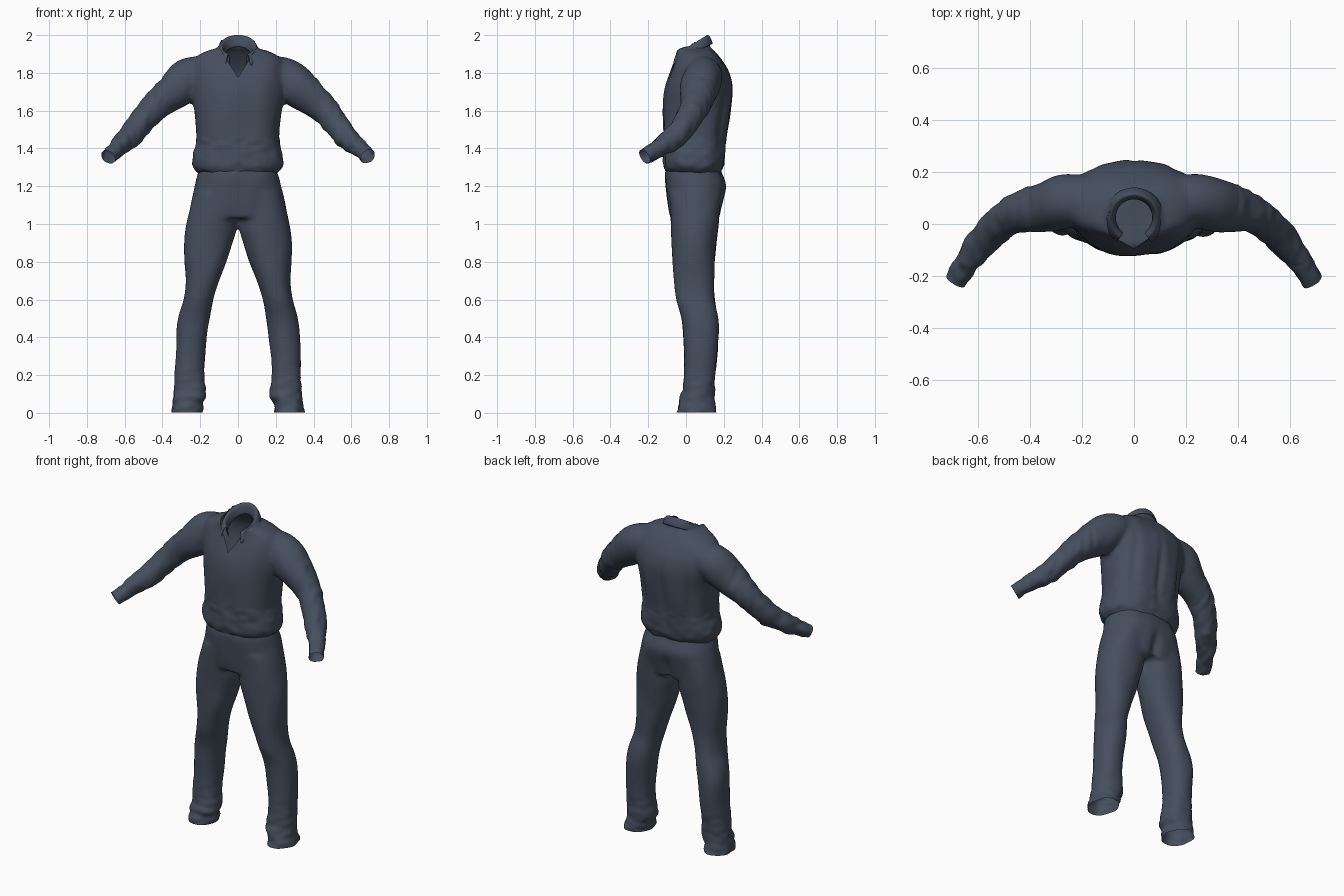
import bpy, bmesh, math
from mathutils import Vector, noise

cube = bpy.data.objects.get("Cube")
if cube:
    bpy.data.objects.remove(cube)

cloth = bpy.data.materials.new("slate_blue_cloth")
cloth.use_nodes = True
COLOUR = (0.06, 0.078, 0.112, 1)
cloth.diffuse_color = COLOUR
bsdf = cloth.node_tree.nodes["Principled BSDF"]
bsdf.inputs["Base Color"].default_value = COLOUR
bsdf.inputs["Roughness"].default_value = 0.9
SIDES = 40


def resample(rows, steps=5):
    """Catmull-Rom interpolation through rows of numbers."""
    out = []
    for i in range(len(rows) - 1):
        a, b, c, d = (rows[max(i - 1, 0)], rows[i], rows[i + 1],
                      rows[min(i + 2, len(rows) - 1)])
        for k in range(steps):
            t = k / steps
            out.append([q + 0.5 * t * (r - p + t * (2 * p - 5 * q + 4 * r - s
                        + t * (3 * (q - r) + s - p)))
                        for p, q, r, s in zip(a, b, c, d)])
    return out + [list(rows[-1])]


def skin(bm, rings):
    """Closed tube through rings of points."""
    loops = [[bm.verts.new(p) for p in ring] for ring in rings]
    for a, b in zip(loops, loops[1:]):
        for i in range(SIDES):
            j = (i + 1) % SIDES
            bm.faces.new((a[i], a[j], b[j], b[i]))
    bm.faces.new(loops[0][::-1])
    bm.faces.new(loops[-1])


def upright(bm, rows, power=2.4, side=1):
    """Rows: height, x min, x max, y front, y back."""
    rings = []
    for z, x0, x1, y0, y1 in resample(rows):
        ring = []
        for i in range(SIDES):
            a = math.tau * i / SIDES
            c, s = math.cos(a), math.sin(a)
            px = math.copysign(abs(c) ** (2 / power), c)
            py = math.copysign(abs(s) ** (2 / power), s)
            ring.append((side * ((x0 + x1) / 2 + px * (x1 - x0) / 2),
                         (y0 + y1) / 2 + py * (y1 - y0) / 2, z))
        rings.append(ring)
    skin(bm, rings)


def sleeve(bm, rows, side):
    """Rows: x, y, z, radius."""
    pts = resample(rows)
    rings = []
    for i, (x, y, z, r) in enumerate(pts):
        d = Vector(pts[min(i + 1, len(pts) - 1)][:3]) - Vector(pts[max(i - 1, 0)][:3])
        q = d.to_track_quat('Z', 'Y')
        ring = []
        for k in range(SIDES):
            a = math.tau * k / SIDES
            p = Vector((x, y, z)) + q @ Vector((r * math.cos(a), r * math.sin(a), 0))
            ring.append((side * p.x, p.y, p.z))
        rings.append(ring)
    skin(bm, rings)


def finish(name, bm):
    bmesh.ops.recalc_face_normals(bm, faces=bm.faces)
    me = bpy.data.meshes.new(name)
    bm.to_mesh(me)
    bm.free()
    me.materials.append(cloth)
    ob = bpy.data.objects.new(name, me)
    bpy.context.collection.objects.link(ob)
    for p in me.polygons:
        p.use_smooth = True
    return ob


def garment(name, bm, folds, cuts):
    """Fuse the tubes, press folds into the cloth, then open the ends."""
    ob = finish(name, bm)
    fuse = ob.modifiers.new("fuse", 'REMESH')
    fuse.mode, fuse.voxel_size = 'VOXEL', 0.012
    soft = ob.modifiers.new("soften", 'SMOOTH')
    soft.factor, soft.iterations = 0.5, 7
    dg = bpy.context.evaluated_depsgraph_get()
    me = bpy.data.meshes.new_from_object(ob.evaluated_get(dg))
    bpy.data.objects.remove(ob)
    bm = bmesh.new()
    bm.from_mesh(me)
    bm.normal_update()
    moves = [(v, v.normal * folds(v.co)) for v in bm.verts]
    for v, m in moves:
        v.co += m
    for planes, inside in cuts:
        for co, no in planes:
            bmesh.ops.bisect_plane(bm, geom=bm.verts[:] + bm.edges[:] + bm.faces[:],
                                   plane_co=co, plane_no=no)
        gone = [f for f in bm.faces if inside(f.calc_center_median())]
        bmesh.ops.delete(bm, geom=gone, context='FACES')
    return finish(name, bm)


def bump(v, centre, width):
    return math.exp(-((v - centre) / width) ** 2)


# Jacket body and sleeves
jacket = bmesh.new()
body = [(1.26, .19, -.09, .175), (1.30, .235, -.117, .20), (1.36, .237, -.12, .212),
        (1.45, .22, -.122, .22), (1.6, .232, -.122, .237), (1.72, .25, -.108, .245),
        (1.8, .255, -.085, .228), (1.86, .24, -.062, .195), (1.895, .20, -.055, .17),
        (1.92, .15, -.06, .15), (1.94, .10, -.06, .13), (2.03, .085, -.06, .12)]
upright(jacket, [(z, -w, w, f, b) for z, w, f, b in body])
arm = [(.15, .10, 1.80, .085), (.25, .09, 1.777, .105), (.325, .07, 1.715, .102),
       (.445, .045, 1.615, .078), (.555, -.035, 1.485, .066), (.63, -.13, 1.41, .052),
       (.68, -.205, 1.365, .043), (.72, -.265, 1.33, .04)]
for side in (1, -1):
    sleeve(jacket, arm, side)


def jacket_folds(p):
    d = .008 * noise.noise(Vector((p.x * 9, p.y * 7, p.z * 5)))
    if abs(p.x) > .4:
        d += .007 * noise.noise(Vector((p.x * 30, p.y * 14, p.z * 12)))
    if p.y > .1 and abs(p.x) < .25:          # back seam and shoulder pleats
        d -= bump(p.z, 1.55, .2) * (.012 * bump(p.x, 0, .02)
                                    + .012 * bump(abs(p.x), .16, .025))
    if p.z < 1.45:                           # gathered waistband
        d += .006 * noise.noise(Vector((p.x * 18, p.y * 18, p.z * 25)))
    return d


def neck_plane(p):
    return 1.90 + .62 * p.y


def in_neck(p):
    return (p.z > neck_plane(p)
            and (p.x / .098) ** 2 + ((p.y - .025) / .11) ** 2 < 1)


def in_v(p):
    return p.y < .03 and p.z > 1.775 and abs(p.x) < (p.z - 1.775) * .62


cuff = Vector((.69, -.218, 1.358))
cuff_dir = Vector((.05, -.075, -.045)).normalized()
mirrored = [(Vector((s * cuff.x, cuff.y, cuff.z)),
             Vector((s * cuff_dir.x, cuff_dir.y, cuff_dir.z))) for s in (1, -1)]
garment("jacket", jacket, jacket_folds, [
    ([((0, 0, 1.90), (0, -.62, 1))], in_neck),
    ([((0, 0, 1.775), (s, 0, -.62)) for s in (1, -1)], in_v),
    (mirrored, lambda p: abs(p.x) > .5 and
     (Vector((abs(p.x), p.y, p.z)) - cuff).dot(cuff_dir) > 0)])

# Trousers: seat and two legs
trousers = bmesh.new()
seat = [(1.33, .18, -.09, .17), (1.27, .208, -.108, .19), (1.2, .226, -.106, .214),
        (1.1, .25, -.095, .195), (1.03, .262, -.082, .175)]
upright(trousers, [(z, -w, w, f, b) for z, w, f, b in seat])
leg = [(1.16, .01, .232, -.09, .19), (1.0, .004, .273, -.08, .172),
       (.9, .03, .285, -.075, .16), (.8, .06, .283, -.07, .152), (.7, .098, .28, -.064, .15),
       (.6, .13, .29, -.052, .152), (.5, .15, .315, -.022, .168), (.4, .165, .328, -.016, .174),
       (.2, .18, .333, -.014, .156), (.12, .166, .338, -.02, .15), (.08, .172, .342, -.036, .15),
       (.055, .19, .338, -.034, .152), (.03, .19, .35, -.044, .158), (-.04, .195, .35, -.044, .158)]
for side in (1, -1):
    upright(trousers, leg, 2.2, side)


def trouser_folds(p):
    d = .007 * noise.noise(Vector((p.x * 9, p.y * 9, p.z * 5)))
    low = max(0, 1 - p.z / .3)
    d += .012 * low * noise.noise(Vector((p.x * 14, p.y * 14, p.z * 30)))
    if p.y > .08:                            # crease between the seat halves
        d -= .02 * bump(p.x, 0, .03) * bump(p.z, 1.08, .09)
    return d


garment("trousers", trousers, trouser_folds,
        [([((0, 0, .003), (0, 0, -1))], lambda p: p.z < .003)])

# Fold-over collar: inner stand, rolled top edge, outer flap
collar = bmesh.new()
profile = [(.072, -.065), (.078, -.025), (.084, -.004), (.092, 0), (.100, -.012), (.116, -.048)]
strips = []
N = 40
for i in range(N + 1):
    t = (i / N * 2 - 1) * math.radians(146)
    tip = max(0, abs(t) - 1.7) * .022        # flap points drop at the front
    strip = []
    for k, (r, drop) in enumerate(profile):
        y = .025 + r * math.cos(t)
        top = 1.93 + .6 * (.025 + .092 * math.cos(t))
        strip.append(collar.verts.new((r * math.sin(t), y, top + drop - (tip if k == 5 else 0))))
    strips.append(strip)
for a, b in zip(strips, strips[1:]):
    for k in range(len(profile) - 1):
        collar.faces.new((a[k], b[k], b[k + 1], a[k + 1]))
ob = finish("collar", collar)
thick = ob.modifiers.new("thickness", 'SOLIDIFY')
thick.thickness, thick.offset = .008, 0
sub = ob.modifiers.new("round", 'SUBSURF')
sub.levels = sub.render_levels = 1
